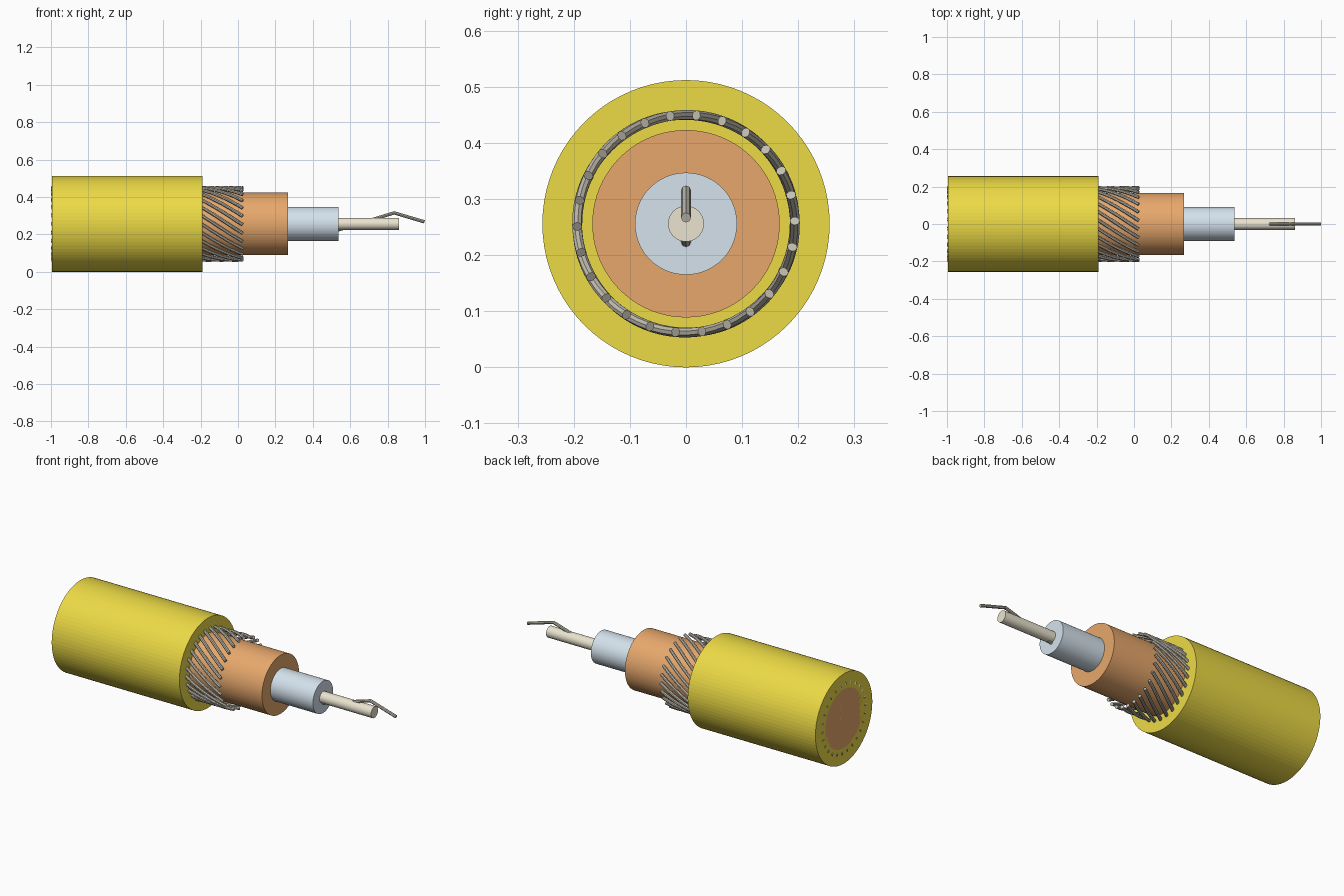
import bpy
from math import pi, cos, sin

if "Cube" in bpy.data.objects:
    bpy.data.objects.remove(bpy.data.objects["Cube"])

CZ = 0.256      # height of the cable axis
BACK = -0.995   # x of the cut rear end


def material(name, rgb):
    m = bpy.data.materials.new(name)
    m.diffuse_color = (*rgb, 1)
    m.use_nodes = True
    m.node_tree.nodes["Principled BSDF"].inputs["Base Color"].default_value = m.diffuse_color
    return m


def layer(name, radius, front, mat, sides=80):
    """Solid cylinder lying along x from the rear end to x = front."""
    bpy.ops.mesh.primitive_cylinder_add(
        vertices=sides, radius=radius, depth=front - BACK,
        location=((front + BACK) / 2, 0, CZ), rotation=(0, pi / 2, 0))
    ob = bpy.context.object
    ob.name = name
    ob.data.materials.append(mat)


def wires(name, paths, radius, mat, resolution):
    """Round wires swept along polylines, turned into one mesh."""
    cu = bpy.data.curves.new(name, 'CURVE')
    cu.dimensions = '3D'
    cu.bevel_depth = radius
    cu.bevel_resolution = resolution
    cu.use_fill_caps = True
    for pts in paths:
        sp = cu.splines.new('POLY')
        sp.points.add(len(pts) - 1)
        for p, co in zip(sp.points, pts):
            p.co = (*co, 1)
    ob = bpy.data.objects.new(name, cu)
    bpy.context.collection.objects.link(ob)
    bpy.ops.object.select_all(action='DESELECT')
    ob.select_set(True)
    bpy.context.view_layer.objects.active = ob
    bpy.ops.object.convert(target='MESH')
    ob = bpy.context.object
    ob.data.materials.append(mat)
    bpy.ops.object.shade_smooth_by_angle()


yellow = material("yellow", (0.84, 0.70, 0.06))
orange = material("orange", (0.80, 0.39, 0.15))
blue = material("pale_blue", (0.66, 0.76, 0.84))
cream = material("cream", (0.82, 0.77, 0.62))
steel = material("wire_metal", (0.55, 0.52, 0.44))

# Concentric layers, each stripped back further than the one inside it
layer("outer_jacket", 0.256, -0.19, yellow)
layer("inner_sheath", 0.167, 0.268, orange)
layer("insulation", 0.091, 0.536, blue)
layer("core_conductor", 0.032, 0.86, cream, 48)

# Shield: helical strands around the sheath
COUNT, RING, TWIST, END, STEPS = 26, 0.194, 3.4, 0.025, 36
strands = []
for i in range(COUNT):
    pts = []
    for k in range(STEPS + 1):
        x = BACK + (END - BACK) * k / STEPS
        a = 0.026 + i * 2 * pi / COUNT + TWIST * (x - END)
        pts.append((x, RING * cos(a), CZ + RING * sin(a)))
    strands.append(pts)
wires("shield_strands", strands, 0.009, steel, 2)

# Bent loose wire crossing the core
wires("loose_wire", [[(0.50, 0, 0.213), (0.835, 0, 0.315), (0.997, 0, 0.267)]],
      0.009, steel, 2)
